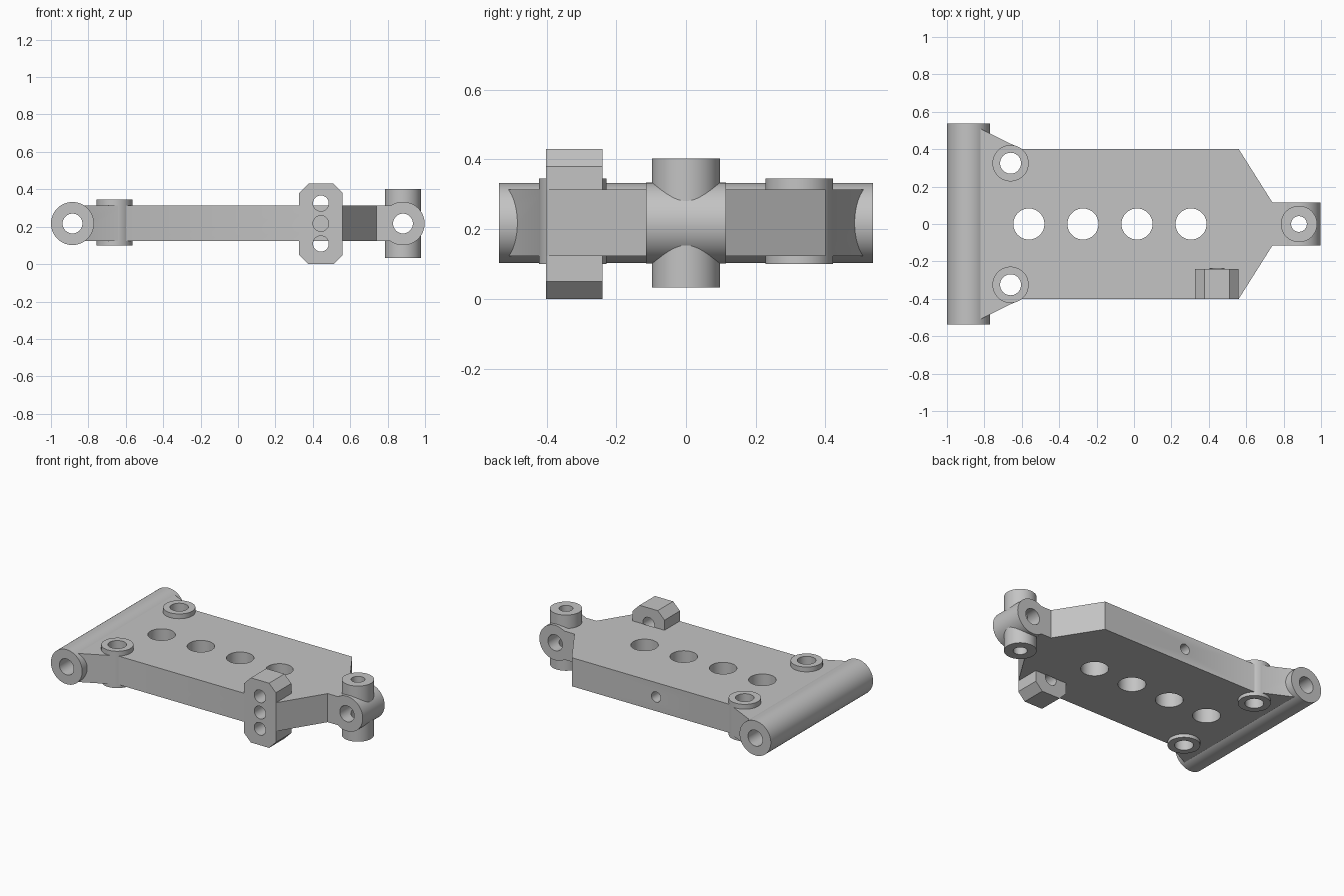
import bpy, bmesh
from math import pi
from mathutils import Matrix, Vector

if "Cube" in bpy.data.objects:
    bpy.data.objects.remove(bpy.data.objects["Cube"])

grey = bpy.data.materials.new("plain_grey")
grey.use_nodes = True
GREY = (0.55, 0.55, 0.55, 1)
grey.diffuse_color = GREY
grey.node_tree.nodes["Principled BSDF"].inputs["Base Color"].default_value = GREY

MID = 0.217           # height of the arm's centre plane
LOW, HIGH = 0.123, 0.313


def finish(name, bm):
    bmesh.ops.recalc_face_normals(bm, faces=bm.faces)
    mesh = bpy.data.meshes.new(name)
    bm.to_mesh(mesh)
    bm.free()
    mesh.materials.append(grey)
    obj = bpy.data.objects.new(name, mesh)
    bpy.context.collection.objects.link(obj)
    return obj


def rod(name, start, end, radius):
    """Solid round bar between two points."""
    start, end = Vector(start), Vector(end)
    axis = end - start
    turn = axis.to_track_quat("Z", "Y").to_matrix().to_4x4()
    bm = bmesh.new()
    bmesh.ops.create_cone(bm, cap_ends=True, segments=64, radius1=radius,
                          radius2=radius, depth=axis.length,
                          matrix=Matrix.Translation((start + end) / 2) @ turn)
    return finish(name, bm)


def prism(name, points, depth):
    """Extrude a closed outline of 3D points along a vector."""
    bm = bmesh.new()
    face = bm.faces.new([bm.verts.new(p) for p in points])
    grown = bmesh.ops.extrude_face_region(bm, geom=[face], use_keep_orig=True)
    verts = [g for g in grown["geom"] if isinstance(g, bmesh.types.BMVert)]
    bmesh.ops.translate(bm, verts=verts, vec=depth)
    return finish(name, bm)


def drill(part, cutters):
    bpy.context.view_layer.objects.active = part
    for cutter in cutters:
        mod = part.modifiers.new("bore", "BOOLEAN")
        mod.operation = "DIFFERENCE"
        mod.solver = "EXACT"
        mod.object = cutter
        bpy.ops.object.modifier_apply(modifier=mod.name)


# Plate with tapered nose and flared hinge end
half = [(0.88, 0.115), (0.74, 0.115), (0.56, 0.4), (-0.6, 0.4), (-0.87, 0.533)]
outline = half + [(x, -y) for x, y in reversed(half)]
plate = prism("arm_plate", [(x, y, LOW) for x, y in outline], (0, 0, HIGH - LOW))

# Hinge tube and crossed outer barrels
HINGE, OUTER = -0.885, 0.882
hinge = rod("hinge_tube", (HINGE, -0.537, MID), (HINGE, 0.537, MID), 0.115)
barrel = rod("outer_barrel", (OUTER, -0.115, MID), (OUTER, 0.115, MID), 0.116)
upright = rod("upright_barrel", (OUTER, 0, 0.032), (OUTER, 0, 0.402), 0.097)

# Damper mount with chamfered corners
BX, BW, BH, CH = 0.443, 0.117, 0.215, 0.05
corners = []
for sx, sz in ((1, 1), (-1, 1), (-1, -1), (1, -1)):
    pair = [(BX + sx * BW, MID - 0.002 + sz * (BH - CH)),
            (BX + sx * (BW - CH), MID - 0.002 + sz * BH)]
    corners += pair if sx == sz else pair[::-1]
mount = prism("damper_mount", [(x, -0.402, z) for x, z in corners], (0, 0.162, 0))

# Bosses, one on each side
bosses, boss_bores = [], []
for side, y in (("front", -0.325), ("back", 0.325)):
    bosses.append(rod(side + "_boss", (-0.66, y, 0.1), (-0.66, y, 0.345), 0.097))
    boss_bores.append(rod("boss_bore", (-0.66, y, -1), (-0.66, y, 1), 0.056))

# Bores
hinge_bore = rod("hinge_bore", (HINGE, -1, MID), (HINGE, 1, MID), 0.053)
outer_bore = rod("outer_bore", (OUTER, -1, MID), (OUTER, 1, MID), 0.053)
upright_bore = rod("upright_bore", (OUTER, 0, -1), (OUTER, 0, 1), 0.042)
mount_bores = [rod("mount_bore", (BX, -1, MID + d), (BX, -0.239, MID + d), 0.042)
               for d in (-0.108, 0, 0.108)]
plate_bores = [rod("plate_bore", (-0.562 + 0.289 * i, 0, -1),
                   (-0.562 + 0.289 * i, 0, 1), 0.083) for i in range(4)]
side_bore = rod("side_bore", (-0.06, 0.25, MID), (-0.06, 1, MID), 0.034)

crossed = [outer_bore, upright_bore]
drill(plate, plate_bores + boss_bores + mount_bores + crossed + [hinge_bore, side_bore])
drill(hinge, [hinge_bore])
drill(barrel, crossed)
drill(upright, crossed)
drill(mount, mount_bores)
for boss, bore in zip(bosses, boss_bores):
    drill(boss, [bore])

# Remove the cutters and shade the parts
for cutter in crossed + mount_bores + plate_bores + boss_bores + [hinge_bore, side_bore]:
    bpy.data.objects.remove(cutter)
for part in [plate, hinge, barrel, upright, mount] + bosses:
    bpy.ops.object.select_all(action="DESELECT")
    part.select_set(True)
    bpy.context.view_layer.objects.active = part
    bpy.ops.object.shade_smooth_by_angle(angle=pi / 6)
